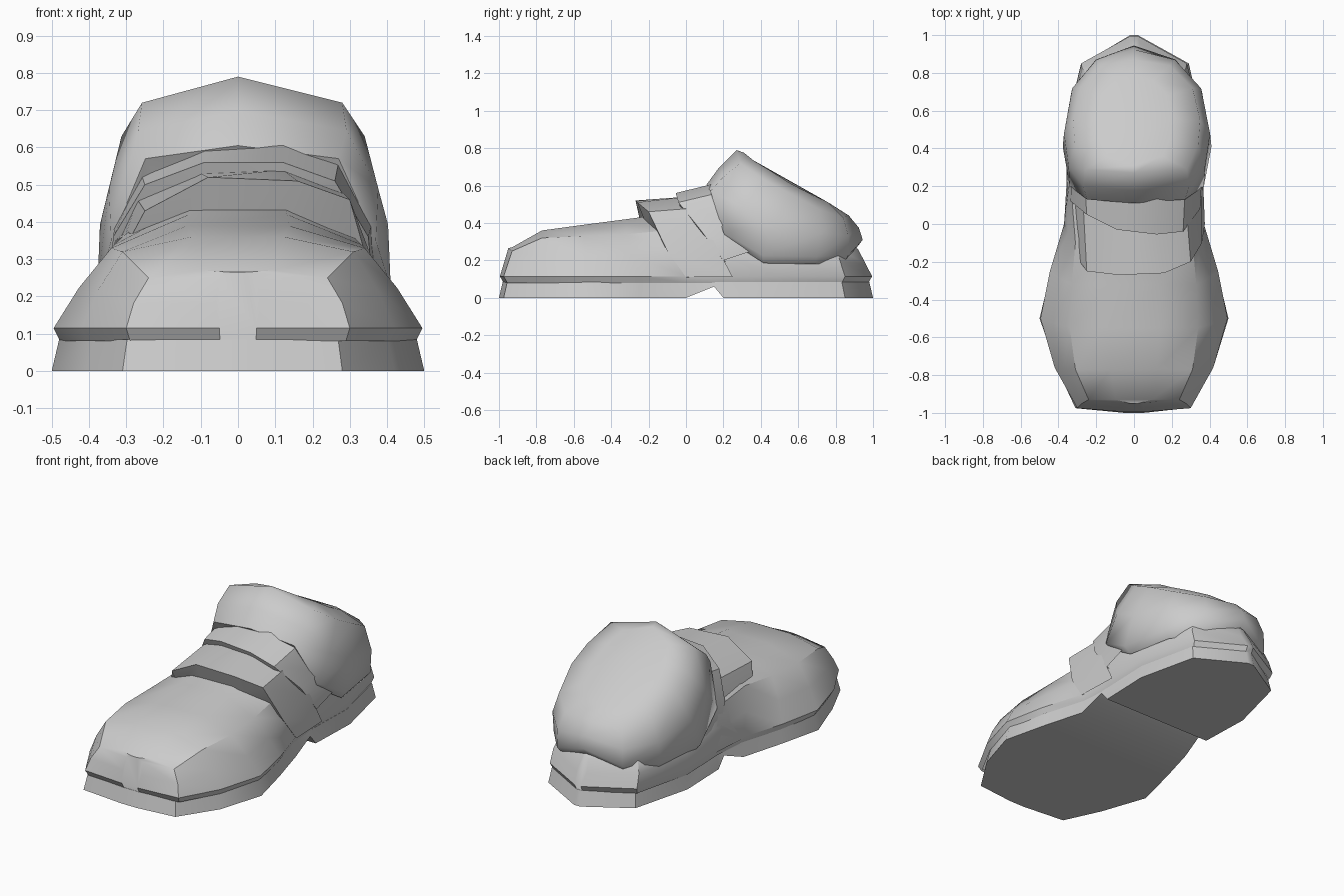
import bpy
import bmesh
import math
from mathutils import Vector

default_cube = bpy.data.objects.get("Cube")
if default_cube:
    bpy.data.objects.remove(default_cube, do_unlink=True)

# One plain grey material for the whole shoe
grey = bpy.data.materials.new("plain grey")
grey.use_nodes = True
grey.diffuse_color = (0.6, 0.6, 0.6, 1)
grey.node_tree.nodes["Principled BSDF"].inputs["Base Color"].default_value = grey.diffuse_color


def loft(name, rows, closed=False, cap_ends=False, cap_points=None, angle=45):
    """Skin equal-length rows of points; optionally close each row and cap the ends."""
    mesh_builder = bmesh.new()
    grid = [[mesh_builder.verts.new(point) for point in row] for row in rows]
    columns = len(grid[0])
    for lower, upper in zip(grid, grid[1:]):
        for column in range(columns if closed else columns - 1):
            following = (column + 1) % columns
            mesh_builder.faces.new((lower[column], lower[following],
                                    upper[following], upper[column]))
    if cap_ends:
        mesh_builder.faces.new(grid[0])
        mesh_builder.faces.new(grid[-1])
    if cap_points:
        # Bulging lid: each rim edge joins the matching lid point
        lid = [mesh_builder.verts.new(point) for point in cap_points]
        rim = grid[-1]
        for column in range(columns):
            following = (column + 1) % columns
            mesh_builder.faces.new((rim[column], rim[following],
                                    lid[following], lid[column]))
        mesh_builder.faces.new(lid)
    bmesh.ops.remove_doubles(mesh_builder, verts=mesh_builder.verts[:], dist=0.0005)
    bmesh.ops.recalc_face_normals(mesh_builder, faces=mesh_builder.faces[:])
    mesh = bpy.data.meshes.new(name)
    mesh_builder.to_mesh(mesh)
    mesh_builder.free()
    mesh.materials.append(grey)
    shoe_part = bpy.data.objects.new(name, mesh)
    bpy.context.collection.objects.link(shoe_part)
    bpy.ops.object.select_all(action="DESELECT")
    shoe_part.select_set(True)
    bpy.context.view_layer.objects.active = shoe_part
    bpy.ops.object.shade_smooth_by_angle(angle=math.radians(angle))
    return shoe_part


# Sole: station along the foot, left half width, right half width, underside height
sole_stations = [
    (-1, .05, .05, 0), (-.975, .31, .28, 0), (-.76, .41, .42, 0),
    (-.5, .5, .5, 0), (-.25, .44, .44, 0), (0, .37, .37, 0),
    (.15, .35, .36, .06), (.2, .35, .36, 0), (.5, .36, .37, 0),
    (.85, .27, .29, 0), (1, .02, .02, 0),
]
sole_rows = []
for y, left, right, bottom in sole_stations:
    sole_rows.append([(-left * .96, y * .98, .085), (-left, y, bottom),
                      (right, y, bottom), (right * .96, y * .98, .085)])
loft("sole", sole_rows, closed=True, cap_ends=True, angle=35)

# Upper: station, half width, shoulder station, shoulder width, shoulder height, top height
upper_stations = [
    (-.995, .05, -.95, .05, .25, .265), (-.975, .3, -.93, .24, .25, .27),
    (-.76, .42, -.77, .31, .32, .36), (-.5, .495, -.55, .34, .33, .39),
    (-.25, .445, -.32, .33, .34, .42), (0, .37, -.1, .31, .36, .45),
    (.2, .355, .15, .33, .35, .5), (.5, .365, .5, .33, .3, .45),
    (.85, .28, .8, .25, .27, .33), (.995, .02, .92, .02, .25, .26),
]
upper_rows = []
for y, width, shoulder_y, shoulder, side_height, top in upper_stations:
    half = [
        (width * .965, y * .98, .08),
        (width, y, .115),
        ((width + shoulder) / 2 + .01, (y + shoulder_y) / 2, (side_height + .115) / 2),
        (shoulder, shoulder_y, side_height),
        (shoulder * .4, shoulder_y, top),
    ]
    mirrored = [(-x, along, height) for x, along, height in half]
    upper_rows.append(mirrored + half[::-1])
loft("upper", upper_rows, cap_ends=True, angle=38)


def fold(name, lip, back, drop):
    """Overlapping leather band with an undercut front lip."""
    tucked = [(x * .95, y + drop * .4, z - drop * min(1, max(0, z - .1) * 3))
              for x, y, z in lip]
    loft(name, [tucked, lip, back], angle=38)


# Instep folds rising towards the ankle
fold("instep_fold",
     [(-.37, 0, .11), (-.33, -.14, .28), (-.25, -.25, .43), (-.08, -.27, .52),
      (.16, -.26, .51), (.3, -.2, .46), (.36, -.1, .25), (.375, 0, .11)],
     [(-.355, .25, .11), (-.345, .2, .3), (-.27, .12, .46), (-.1, .02, .53),
      (.12, .0, .54), (.28, .05, .48), (.36, .15, .3), (.365, .25, .11)],
     .1)
fold("ankle_fold",
     [(-.35, .2, .2), (-.335, .12, .36), (-.25, .05, .5), (-.09, -.03, .56),
      (.12, -.055, .56), (.26, -.04, .51), (.35, .08, .36), (.365, .2, .2)],
     [(-.35, .35, .25), (-.33, .27, .4), (-.26, .2, .53), (-.09, .17, .6),
      (.12, .15, .61), (.27, .17, .56), (.36, .25, .4), (.37, .35, .25)],
     .05)


def ring(half):
    """Mirror a front-to-back half outline into a ring, slightly slimmer on one side."""
    other = [(-x * .92, y, z) for x, y, z in half[1:-1]]
    return [Vector(point) for point in half + other[::-1]]


# Ankle cuff: undercut lower edge, flared wall and bulging lid
cuff_edge = ring([(0, .11, .605), (.27, .13, .57), (.37, .2, .35), (.41, .41, .225),
                  (.36, .7, .22), (.22, .87, .23), (0, .945, .31)])
cuff_rim = ring([(0, .27, .79), (.28, .29, .72), (.34, .42, .63), (.35, .55, .56),
                 (.31, .72, .47), (.19, .84, .43), (0, .87, .44)])
cuff_lid = ring([(0, .31, .775), (.15, .36, .735), (.19, .45, .68), (.2, .56, .61),
                 (.18, .68, .545), (.1, .76, .51), (0, .79, .49)])
centre = Vector((0, .5, 0))
cuff_under = [Vector((p.x * .91, centre.y + (p.y - centre.y) * .93, p.z - .04))
              for p in cuff_edge]
cuff_wall = []
for low, high in zip(cuff_edge, cuff_rim):
    middle = low.lerp(high, .5)
    cuff_wall.append(Vector((middle.x * 1.06, centre.y + (middle.y - centre.y) * 1.04,
                             middle.z)))
loft("ankle_cuff", [cuff_under, cuff_edge, cuff_wall, cuff_rim],
     closed=True, cap_points=cuff_lid, angle=60)
